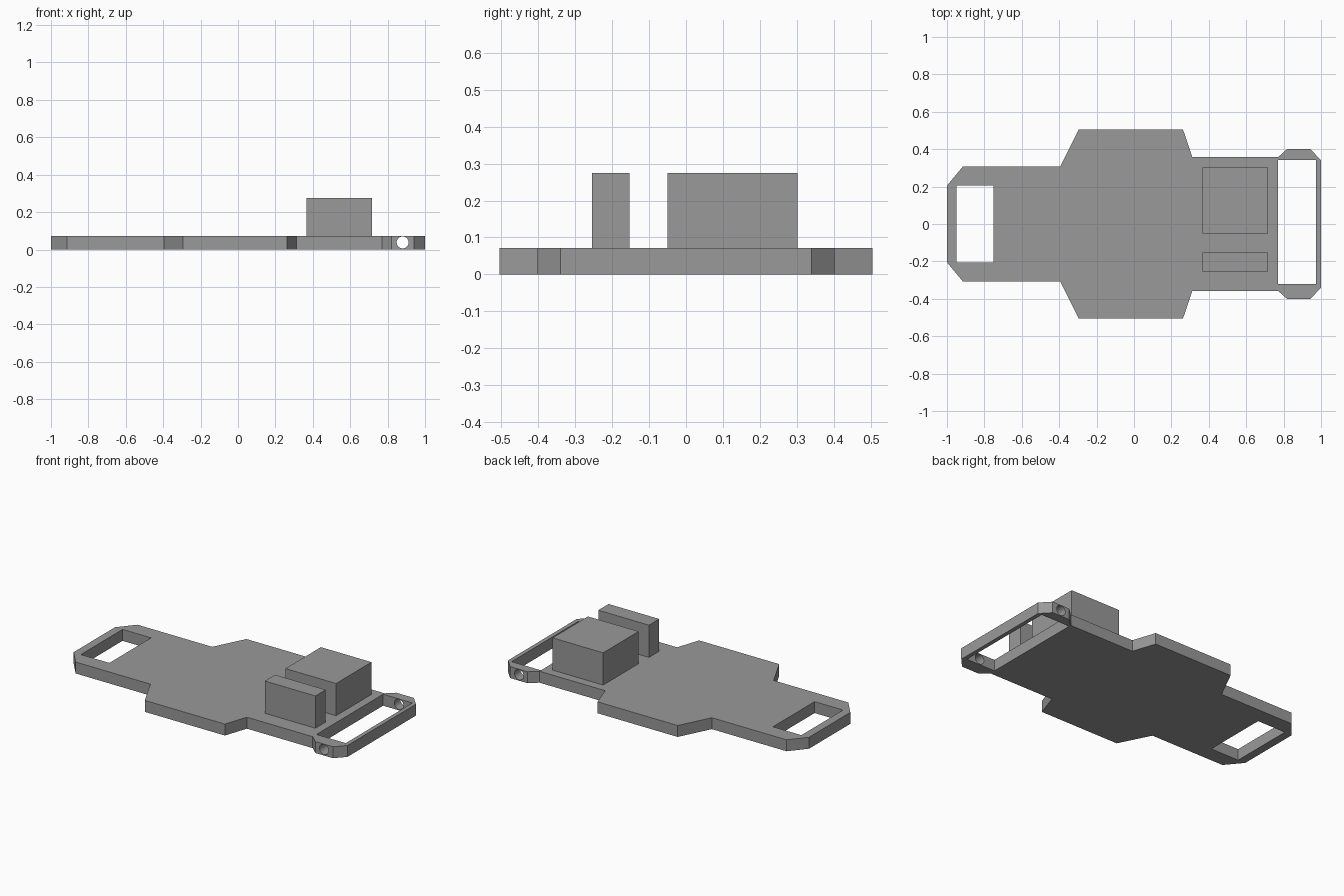
import bpy, bmesh, math
from mathutils import Matrix

if "Cube" in bpy.data.objects:
    bpy.data.objects.remove(bpy.data.objects["Cube"])

grey = bpy.data.materials.new("plain grey")
grey.diffuse_color = (0.32, 0.32, 0.32, 1)
grey.use_nodes = True
grey.node_tree.nodes["Principled BSDF"].inputs["Base Color"].default_value = grey.diffuse_color


def make_object(name, bm):
    bmesh.ops.recalc_face_normals(bm, faces=bm.faces)
    mesh = bpy.data.meshes.new(name)
    bm.to_mesh(mesh)
    bm.free()
    mesh.materials.append(grey)
    obj = bpy.data.objects.new(name, mesh)
    bpy.context.collection.objects.link(obj)
    return obj


def prism(name, outline, z0, z1):
    bm = bmesh.new()
    face = bm.faces.new([bm.verts.new((x, y, z0)) for x, y in outline])
    ext = bmesh.ops.extrude_face_region(bm, geom=[face])
    top = [v for v in ext["geom"] if isinstance(v, bmesh.types.BMVert)]
    bmesh.ops.translate(bm, verts=top, vec=(0, 0, z1 - z0))
    return make_object(name, bm)


def box(name, x0, x1, y0, y1, z0, z1):
    return prism(name, [(x0, y0), (x1, y0), (x1, y1), (x0, y1)], z0, z1)


def cut(target, cutter):
    mod = target.modifiers.new("cut", 'BOOLEAN')
    mod.operation = 'DIFFERENCE'
    mod.solver = 'EXACT'
    mod.object = cutter
    bpy.context.view_layer.objects.active = target
    bpy.ops.object.modifier_apply(modifier=mod.name)
    bpy.data.objects.remove(cutter)


T = 0.072  # plate thickness

# Chassis plate: half outline mirrored across the long axis
half = [(-1, 0.205), (-0.915, 0.307), (-0.395, 0.307), (-0.295, 0.505),
        (0.262, 0.505), (0.312, 0.357), (0.77, 0.357), (0.82, 0.402),
        (0.942, 0.402), (0.988, 0.34), (1, 0.34)]
half[-2:] = [(1, 0.34)]
plate = prism("chassis_plate", half + [(x, -y) for x, y in reversed(half)], 0, T)

# Rectangular openings at both ends
cut(plate, box("rear_slot", -0.948, -0.75, -0.207, 0.207, -0.1, 0.2))
cut(plate, box("front_slot", 0.77, 0.974, -0.32, 0.342, -0.1, 0.2))

# Axle hole through both side ears
bm = bmesh.new()
bmesh.ops.create_cone(bm, cap_ends=True, segments=32, radius1=0.032, radius2=0.032,
                      depth=1.2, matrix=Matrix.Translation((0.88, 0, 0.038))
                      @ Matrix.Rotation(math.pi / 2, 4, 'X'))
cut(plate, make_object("axle_hole", bm))

# Blocks mounted on the plate
box("large_block", 0.365, 0.717, -0.05, 0.302, T, 0.275)
box("small_block", 0.365, 0.717, -0.255, -0.153, T, 0.275)
